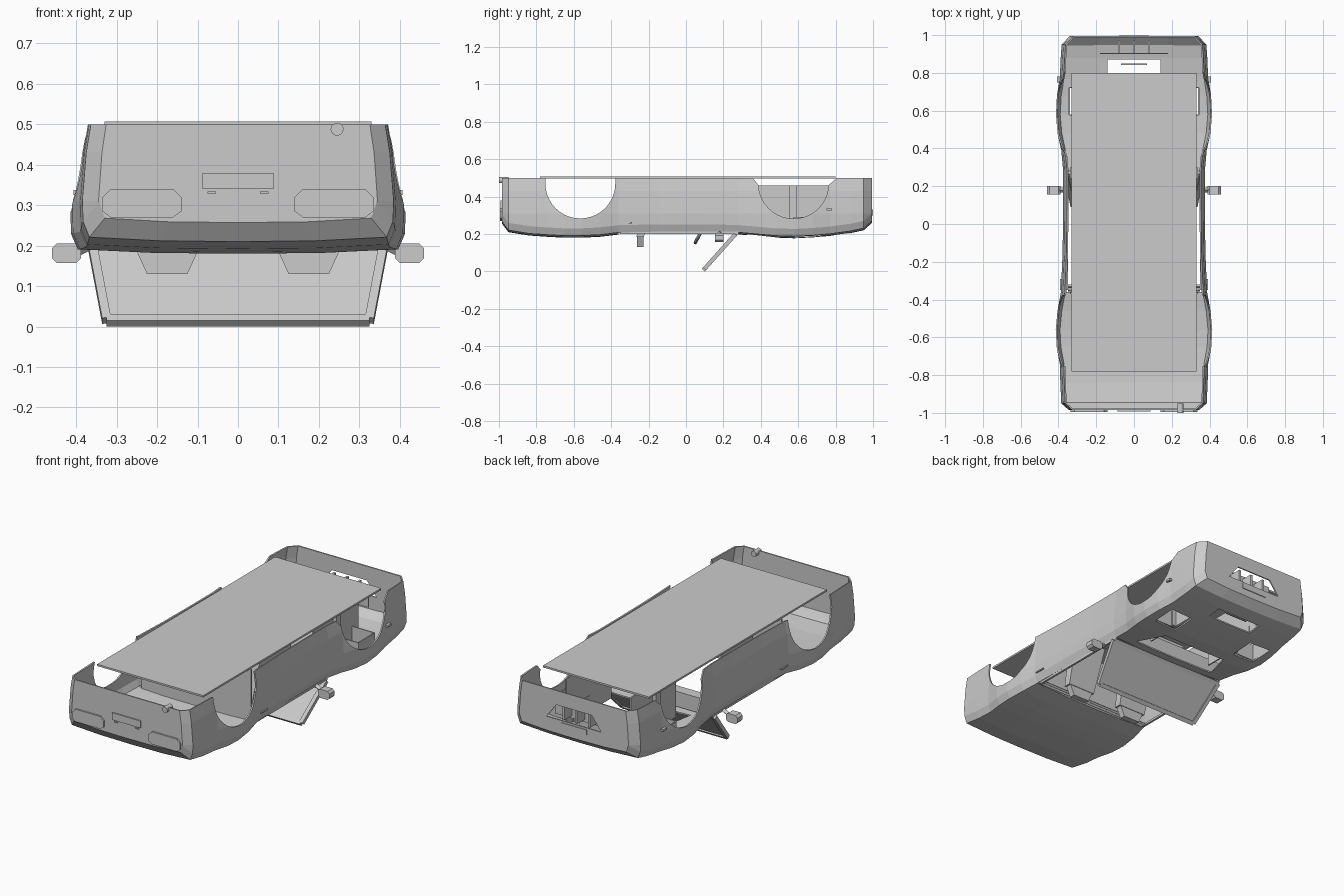
import bpy, bmesh, math
from mathutils import Vector

if "Cube" in bpy.data.objects:
    bpy.data.objects.remove(bpy.data.objects["Cube"])

grey = bpy.data.materials.new("plain grey")
grey.diffuse_color = (0.6, 0.6, 0.6, 1)
grey.use_nodes = True
grey.node_tree.nodes["Principled BSDF"].inputs["Base Color"].default_value = grey.diffuse_color


def finish(name, bm):
    bmesh.ops.recalc_face_normals(bm, faces=bm.faces)
    me = bpy.data.meshes.new(name)
    bm.to_mesh(me)
    bm.free()
    me.materials.append(grey)
    ob = bpy.data.objects.new(name, me)
    bpy.context.collection.objects.link(ob)
    return ob


def hull_between(name, ring_a, ring_b):
    """Solid joining two matching rings of points."""
    bm = bmesh.new()
    a = [bm.verts.new(p) for p in ring_a]
    b = [bm.verts.new(p) for p in ring_b]
    n = len(a)
    bm.faces.new(a)
    bm.faces.new(b)
    for i in range(n):
        bm.faces.new((a[i], a[(i + 1) % n], b[(i + 1) % n], b[i]))
    return finish(name, bm)


def prism(name, pts, axis, lo, hi):
    """Extrude a 2D outline along an axis."""
    def put(p, t):
        return {'x': (t, p[0], p[1]), 'y': (p[0], t, p[1]), 'z': (p[0], p[1], t)}[axis]
    return hull_between(name, [put(p, lo) for p in pts], [put(p, hi) for p in pts])


def box(name, x0, x1, y0, y1, z0, z1):
    return prism(name, [(x0, y0), (x1, y0), (x1, y1), (x0, y1)], 'z', z0, z1)


def beam(name, p, q, size):
    p, q = Vector(p), Vector(q)
    d = (q - p).normalized()
    u = d.cross(Vector((0, 0.7, 0.7) if abs(d.x) > 0.5 else (1, 0, 0))).normalized() * size / 2
    v = d.cross(u).normalized() * size / 2
    corners = (u + v, u - v, -u - v, v - u)
    return hull_between(name, [p + c for c in corners], [q + c for c in corners])


def circle(cy, cz, r, n=40):
    return [(cy + r * math.cos(2 * math.pi * i / n), cz + r * math.sin(2 * math.pi * i / n)) for i in range(n)]


# Body shell, upside down: stations of (y, half width, deck height)
stations = [(-0.985, 0.345, 0.262), (-0.95, 0.385, 0.215), (-0.84, 0.39, 0.197), (-0.74, 0.393, 0.19),
            (-0.65, 0.41, 0.185), (-0.56, 0.415, 0.185), (-0.46, 0.405, 0.19), (-0.36, 0.387, 0.202),
            (-0.15, 0.378, 0.207), (0.1, 0.375, 0.207), (0.28, 0.375, 0.203), (0.39, 0.385, 0.193),
            (0.48, 0.405, 0.185), (0.58, 0.414, 0.182), (0.68, 0.408, 0.187), (0.77, 0.393, 0.195),
            (0.88, 0.388, 0.21), (0.95, 0.383, 0.225), (0.995, 0.34, 0.265)]
bm = bmesh.new()
rings = []
for y, w, zb in stations:
    half = [(0.945 * w, 0.5), (0.975 * w, 0.43), (w, 0.31), (0.995 * w, zb + 0.045),
            (0.955 * w, zb + 0.006), (0.5 * w, zb - 0.003), (0, zb - 0.005)]
    full = half + [(-x, z) for x, z in half[-2::-1]]
    rings.append([bm.verts.new((x, y, z)) for x, z in full])
for k in range(len(rings) - 1):
    for i in range(12):
        cockpit = -0.37 < stations[k][0] < 0.27 and 4 <= i <= 7
        if not cockpit:
            bm.faces.new((rings[k][i], rings[k][i + 1], rings[k + 1][i + 1], rings[k + 1][i]))
bm.faces.new(rings[0])
bm.faces.new(rings[-1])
body = finish("body_shell", bm)
sol = body.modifiers.new("thickness", 'SOLIDIFY')
sol.thickness = 0.008
sol.offset = -1

# Openings: wheel arches, grille mouth, bonnet holes
mouth = [(-0.17, 0.34), (0.17, 0.34), (0.11, 0.42), (-0.11, 0.42)]
cutters = [
    prism("cut_front_arch", circle(0.575, 0.47, 0.188), 'x', -0.6, 0.6),
    prism("cut_front_flare", [(0.388, 0.46), (0.762, 0.46), (0.825, 0.52), (0.34, 0.52)], 'x', -0.6, 0.6),
    prism("cut_rear_arch", circle(-0.565, 0.47, 0.187), 'x', -0.6, 0.6),
    box("cut_rear_top", -0.6, 0.6, -0.752, -0.378, 0.47, 0.53),
    prism("cut_mouth", mouth, 'y', 0.93, 1.1),
    prism("cut_cowl", [(-0.26, 0.33), (0.26, 0.33), (0.2, 0.5), (-0.2, 0.5)], 'z', 0.1, 0.3),
    box("cut_vent", -0.14, 0.14, 0.79, 0.87, 0.1, 0.3)]
for s in (-1, 1):
    cutters.append(box("cut_lamp", s * 0.27 - 0.07, s * 0.27 + 0.07, 0.58, 0.72, 0.1, 0.3))
for c in cutters:
    c.hide_render = True
    m = body.modifiers.new("cut", 'BOOLEAN')
    m.operation = 'DIFFERENCE'
    m.solver = 'EXACT'
    m.object = c
deps = bpy.context.evaluated_depsgraph_get()
deps.update()
cut_mesh = bpy.data.meshes.new_from_object(body.evaluated_get(deps))
body.modifiers.clear()
body.data = cut_mesh
for c in cutters:
    bpy.data.objects.remove(c)

# Flat floor tray on top
box("floor_tray", -0.33, 0.33, -0.78, 0.8, 0.497, 0.507)

# Windscreen and frame, pointing down
top_l, top_r = Vector((-0.36, 0.265, 0.2)), Vector((0.36, 0.265, 0.2))
low_l, low_r = Vector((-0.325, 0.1, 0.015)), Vector((0.325, 0.1, 0.015))
n = Vector((0, 0.0035, -0.003))
pane = [top_l, top_r, low_r, low_l]
hull_between("windscreen", [p + n for p in pane], [p - n for p in pane])
for name, p, q in (("header_rail", low_l, low_r), ("left_pillar", top_l, low_l),
                   ("right_pillar", top_r, low_r), ("cowl_rail", top_l, top_r)):
    beam(name, p, q, 0.022)

# Nose: grille backing, bars and number plate
box("grille_back", -0.18, 0.18, 0.9, 0.906, 0.32, 0.44)
for x in (-0.08, 0, 0.08):
    box("grille_bar", x - 0.006, x + 0.006, 0.9, 0.975, 0.335, 0.42)
box("front_plate", -0.08, 0.08, 0.99, 0.999, 0.3, 0.33)
box("vent_divider", -0.07, 0.07, 0.842, 0.85, 0.215, 0.3)

# Tail: number plate, its lamps, exhaust
box("rear_plate", -0.088, 0.088, -0.992, -0.98, 0.34, 0.38)
prism("exhaust", [(x, z) for x, z in circle(0.245, 0.488, 0.016, 16)], 'y', -1.0, -0.95)

# Rear deck bulkhead and sill bars behind the seats
box("bulkhead", -0.34, 0.34, -0.37, -0.362, 0.205, 0.5)
for y in (-0.35, -0.33):
    beam("deck_bar", (-0.35, y, 0.208), (0.35, y, 0.208), 0.012)

for s in (-1, 1):
    # Tail lights, plate lamps
    a, b = sorted((s * 0.14, s * 0.335))
    c = 0.02
    prism("tail_light", [(a + c, 0.27), (b - c, 0.27), (b, 0.285), (b, 0.32), (b - c, 0.34),
                         (a + c, 0.34), (a, 0.32), (a, 0.285)], 'y', -0.994, -0.98)
    box("plate_lamp", s * 0.065 - 0.01, s * 0.065 + 0.01, -0.992, -0.98, 0.329, 0.334)
    # Door mirrors
    a, b = sorted((s * 0.388, s * 0.46))
    c = 0.012
    prism("door_mirror", [(a + c, 0.157), (b - c, 0.157), (b, 0.169), (b, 0.193), (b - c, 0.205),
                          (a + c, 0.205), (a, 0.193), (a, 0.169)], 'y', 0.155, 0.2)
    beam("mirror_stem", (s * 0.36, 0.18, 0.205), (s * 0.4, 0.18, 0.185), 0.018)
    # Side marks
    box("side_vent", s * 0.385 - 0.006, s * 0.385 + 0.006, -0.35, -0.29, 0.257, 0.264)
    box("side_marker", s * 0.395 - 0.012, s * 0.395 + 0.012, 0.75, 0.78, 0.325, 0.337)
    beam("door_rail", (s * 0.355, -0.35, 0.207), (s * 0.355, 0.28, 0.207), 0.012)
    # Headlamp wells: four walls each
    x = s * 0.27
    for dx in (-0.073, 0.073):
        box("lamp_well_side", x + dx - 0.003, x + dx + 0.003, 0.577, 0.723, 0.195, 0.29)
    for y in (0.577, 0.723):
        box("lamp_well_end", x - 0.073, x + 0.073, y - 0.003, y + 0.003, 0.195, 0.29)
    # Inner wheel wall with upright strut
    box("inner_wheel_wall", s * 0.2 - 0.004, s * 0.2 + 0.004, 0.38, 0.78, 0.2, 0.46)
    box("wheel_strut", s * 0.215 - 0.012, s * 0.215 + 0.012, 0.55, 0.59, 0.2, 0.46)
    # Seat: headrest, back, cushion
    x = s * 0.175
    prism("headrest", [(x - 0.075, 0.185), (x - 0.05, 0.13), (x + 0.05, 0.13), (x + 0.075, 0.185)],
          'y', -0.262, -0.228)
    hull_between("seat_back",
                 [(x + dx, y, 0.185) for dx, y in ((-0.085, -0.265), (0.085, -0.265), (0.085, -0.225), (-0.085, -0.225))],
                 [(x + dx, y, 0.46) for dx, y in ((-0.1, -0.2), (0.1, -0.2), (0.1, -0.14), (-0.1, -0.14))])
    box("seat_cushion", x - 0.1, x + 0.1, -0.18, 0.08, 0.43, 0.48)

# Dashboard and steering wheel
box("dashboard", -0.34, 0.34, 0.24, 0.3, 0.215, 0.3)
bpy.ops.mesh.primitive_torus_add(major_segments=24, minor_segments=8, major_radius=0.075, minor_radius=0.009,
                                 location=(0.175, 0.085, 0.22), rotation=(math.radians(62), 0, 0))
wheel = bpy.context.object
wheel.name = "steering_wheel"
wheel.data.materials.append(grey)
beam("steering_column", (0.175, 0.085, 0.22), (0.175, 0.25, 0.27), 0.02)
beam("steering_spoke", (0.1, 0.085, 0.22), (0.25, 0.085, 0.22), 0.012)
